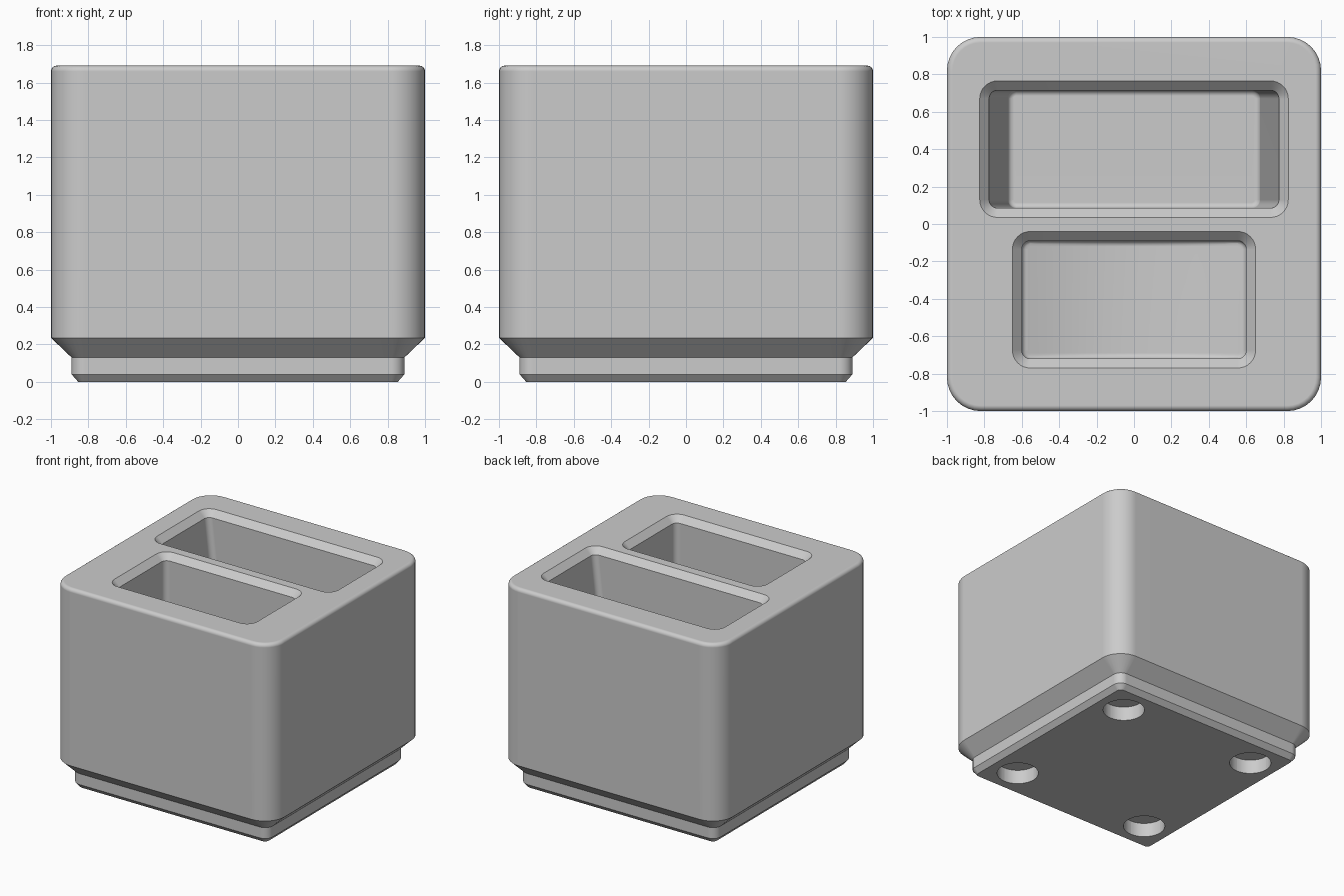
import bpy, bmesh, math

if "Cube" in bpy.data.objects:
    bpy.data.objects.remove(bpy.data.objects["Cube"])

grey = bpy.data.materials.new("light grey")
grey.diffuse_color = (0.6, 0.6, 0.6, 1)
grey.use_nodes = True
grey.node_tree.nodes["Principled BSDF"].inputs["Base Color"].default_value = grey.diffuse_color


def ring(cx, cy, hx, hy, r, z, lift=0.0, seg=8, cuts=1):
    """Rounded rectangle, mirrored in y; lift raises the ends along x."""
    half = []
    for k in range(seg + 1):
        a = math.pi / 2 * k / seg
        half.append((hx - r + r * math.cos(a), hy - r + r * math.sin(a)))
    for k in range(1, cuts):
        half.append(((hx - r) * (1 - 2 * k / cuts), hy))
    for k in range(seg + 1):
        a = math.pi / 2 * (1 + k / seg)
        half.append((-hx + r + r * math.cos(a), hy - r + r * math.sin(a)))
    pts = half + [(x, -y) for x, y in reversed(half)]
    return [(cx + x, cy + y, z + lift * (x / hx) ** 2) for x, y in pts]


def loft(name, rings, strip_cap=False):
    """Skin rings together and close both ends."""
    bm = bmesh.new()
    loops = [[bm.verts.new(p) for p in r] for r in rings]
    n = len(loops[0])
    for a, b in zip(loops, loops[1:]):
        for i in range(n):
            j = (i + 1) % n
            bm.faces.new((a[i], a[j], b[j], b[i]))
    bm.faces.new(loops[0])
    if strip_cap:
        lo = loops[-1]
        for i in range(n // 2 - 1):
            bm.faces.new((lo[i], lo[i + 1], lo[n - 2 - i], lo[n - 1 - i]))
    else:
        bm.faces.new(loops[-1])
    bmesh.ops.recalc_face_normals(bm, faces=bm.faces)
    me = bpy.data.meshes.new(name)
    bm.to_mesh(me)
    bm.free()
    me.materials.append(grey)
    ob = bpy.data.objects.new(name, me)
    bpy.context.collection.objects.link(ob)
    return ob


def pocket(name, cy, hx, hy, floor, taper=0.0, lift=0.0, cuts=1):
    """Cutter with chamfered mouth, optional tapered ends and curved floor."""
    def at(grow, r, z, t=0.0, l=0.0):
        return ring(0, cy, hx + grow - t, hy + grow, r, z, l, cuts=cuts)
    rings = [at(0.05, 0.095, TOP + 0.1), at(0.05, 0.095, TOP),
             at(0, 0.045, TOP - 0.05)]
    f = 0.03  # floor fillet
    for k in range(5):
        a = math.pi / 2 * k / 4
        g = f * (1 - math.cos(a))
        rings.append(at(-g, 0.045 - g, floor + f * (1 - math.sin(a)), taper, lift))
    return loft(name, rings, strip_cap=True)


# Block: stepped foot, straight walls and a softly rounded top rim
TOP = 1.69
profile = [(0.855, 0.035, 0), (0.89, 0.07, 0.04), (0.89, 0.07, 0.13),
           (1.0, 0.18, 0.235)]
for k in range(7):
    a = math.pi / 2 * k / 6
    g = 0.03 * (1 - math.cos(a))
    profile.append((1 - g, 0.18 - g, TOP - 0.03 + 0.03 * math.sin(a)))
block = loft("holder_block", [ring(0, 0, h, h, r, z) for h, r, z in profile])

# Wide rear pocket with sloped ends, narrower front pocket with curved floor
cutters = [pocket("rear_pocket_cutter", 0.4, 0.775, 0.315, 0.72, taper=0.10),
           pocket("front_pocket_cutter", -0.405, 0.6, 0.315, 0.7, lift=0.1, cuts=16)]

# Round magnet holes in the underside
for sx in (-1, 1):
    for sy in (-1, 1):
        cutters.append(loft("magnet_hole_cutter", [
            ring(sx * 0.627, sy * 0.627, 0.157, 0.157, 0.1569, z, seg=12)
            for z in (-0.1, 0.116)]))

# Cut everything out of the block
bpy.context.view_layer.objects.active = block
block.select_set(True)
for c in cutters:
    mod = block.modifiers.new("cut", 'BOOLEAN')
    mod.operation = 'DIFFERENCE'
    mod.solver = 'EXACT'
    mod.object = c
    bpy.ops.object.modifier_apply(modifier=mod.name)
for c in cutters:
    bpy.data.objects.remove(c, do_unlink=True)

# Smooth rounded parts, keep flats and chamfers crisp
bpy.ops.object.shade_smooth_by_angle(angle=math.radians(28))
wn = block.modifiers.new("weighted_normals", 'WEIGHTED_NORMAL')
wn.keep_sharp = True
